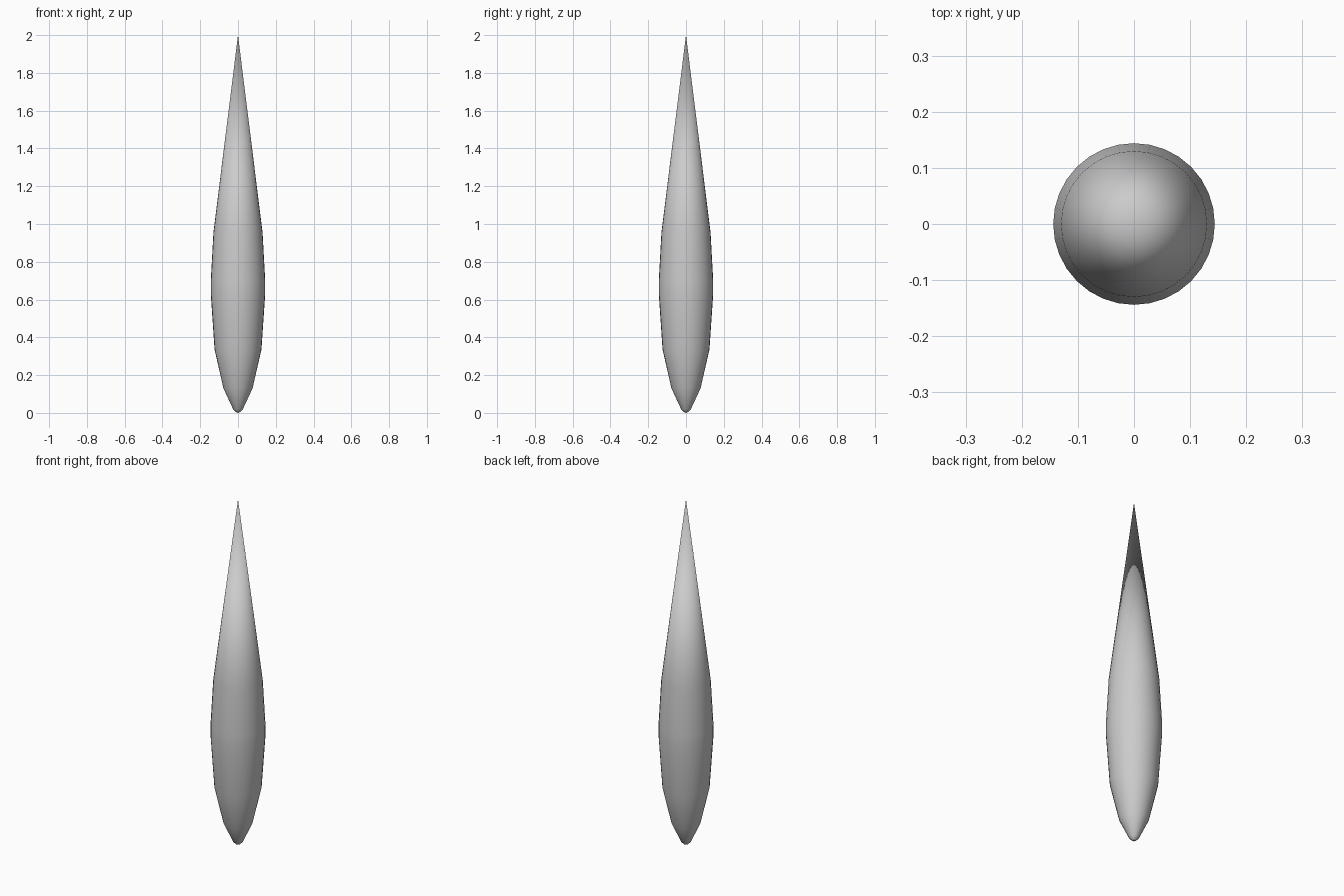
import bpy, bmesh
from math import cos, sin, tau

if "Cube" in bpy.data.objects:
    bpy.data.objects.remove(bpy.data.objects["Cube"])

SIDES = 32
# teardrop profile rings: (radius, height) between the two poles
PROFILE = [(0.013, 0.006), (0.026, 0.02), (0.077, 0.13), (0.124, 0.335),
           (0.144, 0.63), (0.144, 0.70), (0.130, 0.955)]

# spindle-shaped drop
bm = bmesh.new()
bottom = bm.verts.new((0, 0, 0))
tip = bm.verts.new((0, 0, 2))
rings = [[bm.verts.new((r * cos(tau * i / SIDES), r * sin(tau * i / SIDES), z))
          for i in range(SIDES)] for r, z in PROFILE]
for i in range(SIDES):
    j = (i + 1) % SIDES
    bm.faces.new((bottom, rings[0][j], rings[0][i]))
    for a, b in zip(rings, rings[1:]):
        bm.faces.new((a[i], a[j], b[j], b[i]))
    bm.faces.new((rings[-1][i], rings[-1][j], tip))
for f in bm.faces:
    f.smooth = True
bmesh.ops.recalc_face_normals(bm, faces=bm.faces)
mesh = bpy.data.meshes.new("teardrop_body")
bm.to_mesh(mesh)
bm.free()
bpy.context.collection.objects.link(bpy.data.objects.new("teardrop_body", mesh))
